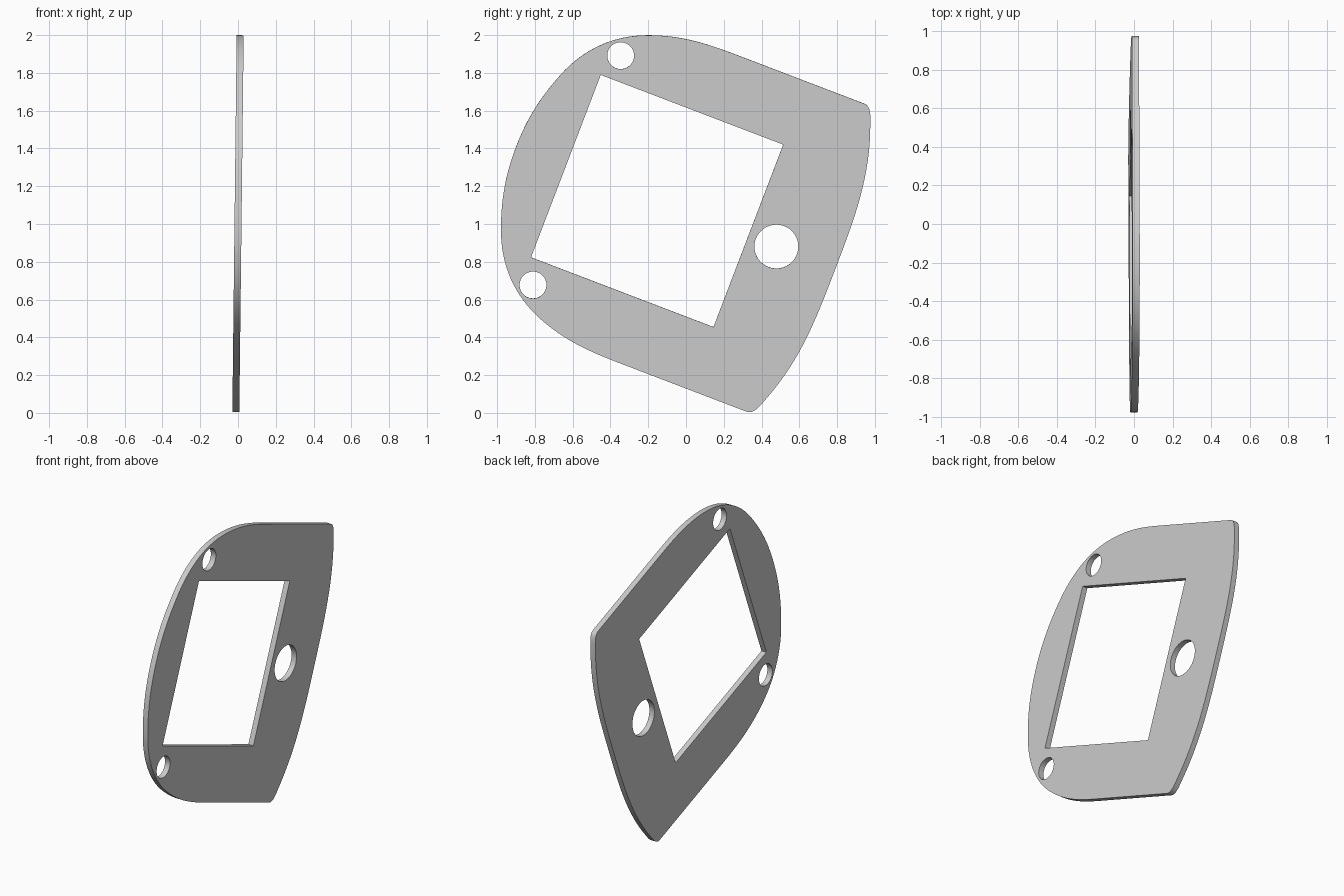
import bpy, bmesh, math
from mathutils import Matrix, Vector

if "Cube" in bpy.data.objects:
    bpy.data.objects.remove(bpy.data.objects["Cube"])

grey = bpy.data.materials.new("light grey")
grey.use_nodes = True
grey.diffuse_color = (0.6, 0.6, 0.6, 1)
grey.node_tree.nodes["Principled BSDF"].inputs["Base Color"].default_value = (0.6, 0.6, 0.6, 1)

# Plate profile lies in its own symmetric frame
curve = bpy.data.curves.new("plate_profile", "CURVE")
curve.dimensions = "2D"
curve.fill_mode = "BOTH"
curve.extrude = 0.0185
curve.resolution_u = 16


def add_polygon(points):
    spline = curve.splines.new("POLY")
    spline.points.add(len(points) - 1)
    for p, (u, v) in zip(spline.points, points):
        p.co = (u, v, 0, 1)
    spline.use_cyclic_u = True


def add_round_hole(u, v, radius, sides=64):
    angles = [math.tau * i / sides for i in range(sides)]
    add_polygon([(u + radius * math.cos(a), v + radius * math.sin(a)) for a in angles])


# Outer edge: position and travel direction, mirrored across the axis
half = [
    ((-0.80, 0), (0, 1)),
    ((-0.716, 0.442), (0.357, 0.934)),
    ((-0.357, 0.803), (0.934, 0.357)),
    ((0.128, 0.873), (1, 0)),
    ((0.84, 0.873), (1, 0)),
    ((0.909, 0.784), (0.357, -0.934)),
    ((1.01, 0), (0, -1)),
]
edge = half + [((u, -v), (-du, dv)) for (u, v), (du, dv) in half[-2:0:-1]]
outline = curve.splines.new("BEZIER")
outline.bezier_points.add(len(edge) - 1)
outline.use_cyclic_u = True
for i, (pos, direction) in enumerate(edge):
    here, way = Vector((*pos, 0)), Vector((*direction, 0))
    before = Vector((*edge[i - 1][0], 0))
    after = Vector((*edge[(i + 1) % len(edge)][0], 0))
    point = outline.bezier_points[i]
    point.handle_left_type = point.handle_right_type = "FREE"
    point.co = here
    point.handle_left = here - way * (here - before).length * 0.36
    point.handle_right = here + way * (after - here).length * 0.36

# Square window, two fixing holes and the larger hole
s = 0.517
add_polygon([(-s, -s), (s, -s), (s, s), (-s, s)])
for side in (-1, 1):
    add_round_hole(-0.455, 0.65 * side, 0.071)
add_round_hole(0.676, 0, 0.116)

# Turn the profile into a mesh standing upright with a slight lean
helper = bpy.data.objects.new("plate_profile", curve)
bpy.context.collection.objects.link(helper)
graph = bpy.context.evaluated_depsgraph_get()
mesh = bpy.data.meshes.new_from_object(helper.evaluated_get(graph))
bpy.data.objects.remove(helper)

upright = Matrix(((0, 0, 1, 0), (0.934, 0.357, 0, -0.153), (-0.357, 0.934, 0, 0.122), (0, 0, 0, 1)))
lean = Matrix.Translation((0, 0, 1)) @ Matrix.Rotation(0.0115, 4, "Y")
bm = bmesh.new()
bm.from_mesh(mesh)
bmesh.ops.remove_doubles(bm, verts=bm.verts, dist=0.0002)
bmesh.ops.transform(bm, matrix=lean @ upright, verts=bm.verts)
bmesh.ops.recalc_face_normals(bm, faces=bm.faces)
bm.to_mesh(mesh)
bm.free()

mesh.materials.clear()
mesh.materials.append(grey)
plate = bpy.data.objects.new("cover_plate", mesh)
bpy.context.collection.objects.link(plate)
bpy.ops.object.select_all(action="DESELECT")
plate.select_set(True)
bpy.context.view_layer.objects.active = plate
bpy.ops.object.shade_smooth_by_angle(angle=math.radians(30))
